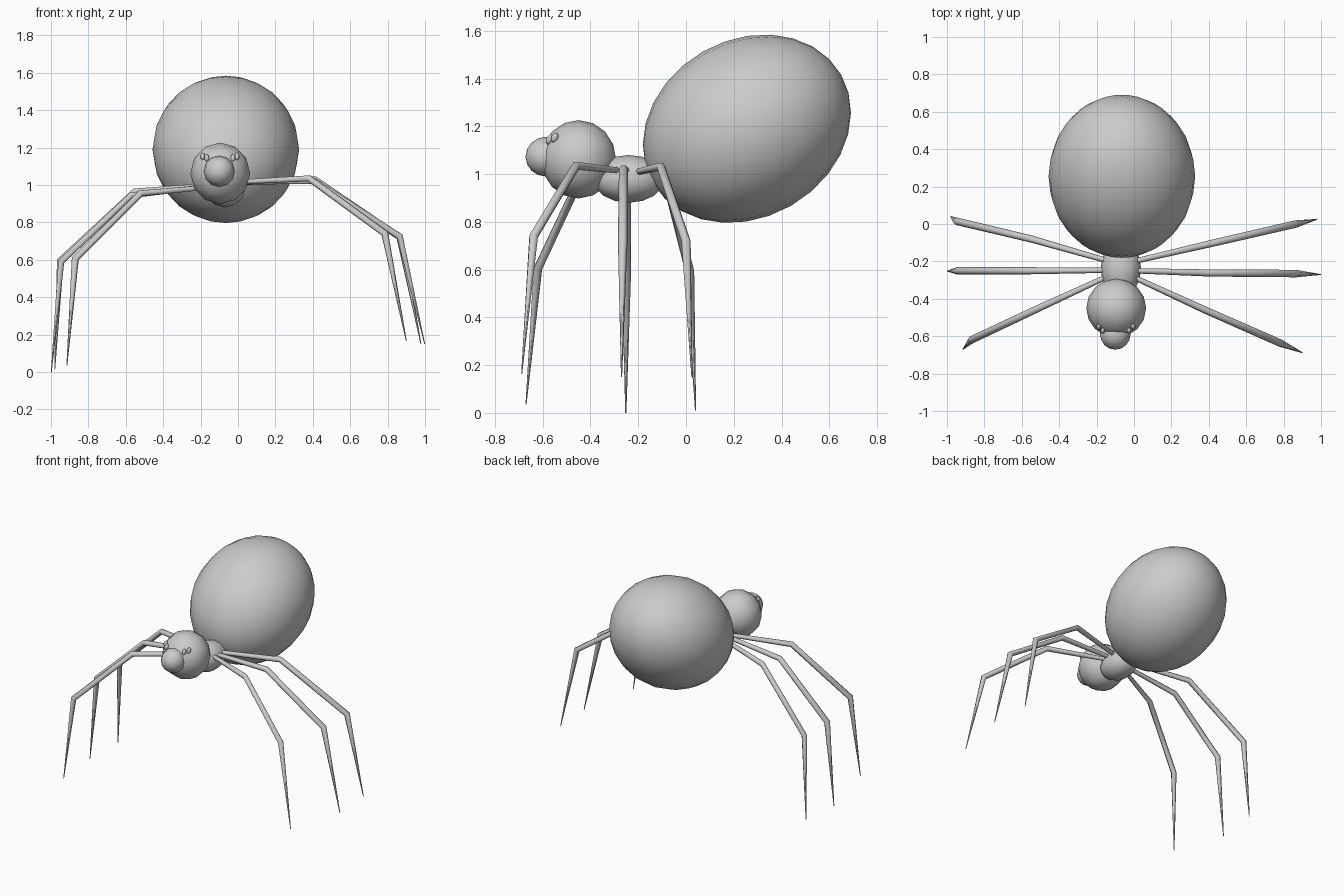
import bpy
import math

cube = bpy.data.objects.get("Cube")
if cube:
    bpy.data.objects.remove(cube, do_unlink=True)

grey = bpy.data.materials.new("plain grey")
grey.use_nodes = True
grey.diffuse_color = (0.6, 0.6, 0.6, 1)
grey.node_tree.nodes["Principled BSDF"].inputs["Base Color"].default_value = (0.6, 0.6, 0.6, 1)


def ball(name, centre, radii, segments, rings, tilt=0.0):
    """Smooth ellipsoid whose poles lie along its local y axis, pitched by tilt."""
    bpy.ops.mesh.primitive_uv_sphere_add(segments=segments, ring_count=rings, radius=1, location=centre)
    ob = bpy.context.object
    ob.name = name
    rx, ry, rz = radii
    ob.scale = (rx, rz, ry)
    ob.rotation_euler = (math.radians(tilt - 90), 0, 0)
    ob.data.materials.append(grey)
    bpy.ops.object.shade_smooth()
    return ob


def leg(name, points):
    """Jointed tapering tube: hip, knee, ankle, tip."""
    curve = bpy.data.curves.new(name, "CURVE")
    curve.dimensions = "3D"
    curve.bevel_depth = 0.02
    curve.bevel_resolution = 1
    curve.use_fill_caps = True
    spline = curve.splines.new("POLY")
    spline.points.add(len(points) - 1)
    for p, co, r in zip(spline.points, points, (0.7, 0.95, 1.0, 0.12)):
        p.co = (*co, 1)
        p.radius = r
    ob = bpy.data.objects.new(name, curve)
    bpy.context.collection.objects.link(ob)
    bpy.ops.object.select_all(action="DESELECT")
    ob.select_set(True)
    bpy.context.view_layer.objects.active = ob
    bpy.ops.object.convert(target="MESH")
    ob = bpy.context.object
    ob.data.materials.clear()
    ob.data.materials.append(grey)
    bpy.ops.object.shade_smooth_by_angle(angle=math.radians(65))


# Body
ball("abdomen", (-0.065, 0.255, 1.19), (0.392, 0.455, 0.372), 24, 14, 30)
ball("thorax", (-0.07, -0.24, 0.98), (0.108, 0.15, 0.1), 12, 8)
ball("head", (-0.095, -0.45, 1.062), (0.16, 0.157, 0.164), 12, 8)
ball("snout", (-0.1, -0.588, 1.073), (0.082, 0.084, 0.083), 12, 8)

# Two pairs of small eyes
for side, label in ((1, "left"), (-1, "right")):
    ball("inner_eye_" + label, (-0.097 + side * 0.07, -0.571, 1.145), (0.013, 0.014, 0.022), 8, 6, -25)
    ball("outer_eye_" + label, (-0.097 + side * 0.092, -0.55, 1.153), (0.013, 0.014, 0.022), 8, 6, -25)

# Legs
leg("front_leg_left", [(0.0, -0.285, 1.015), (0.38, -0.46, 1.035), (0.785, -0.638, 0.74), (0.9, -0.688, 0.165)])
leg("middle_leg_left", [(0.0, -0.25, 1.015), (0.41, -0.262, 1.02), (0.865, -0.265, 0.725), (0.998, -0.27, 0.15)])
leg("back_leg_left", [(0.0, -0.2, 1.01), (0.41, -0.105, 1.03), (0.865, 0.0, 0.72), (0.978, 0.025, 0.15)])
leg("front_leg_right", [(-0.13, -0.275, 0.99), (-0.52, -0.455, 0.955), (-0.87, -0.62, 0.605), (-0.915, -0.67, 0.035)])
leg("middle_leg_right", [(-0.13, -0.247, 0.995), (-0.57, -0.25, 0.945), (-0.945, -0.25, 0.59), (-0.998, -0.252, 0.0)])
leg("back_leg_right", [(-0.13, -0.2, 1.0), (-0.55, -0.08, 0.965), (-0.95, 0.015, 0.595), (-0.98, 0.04, 0.01)])
